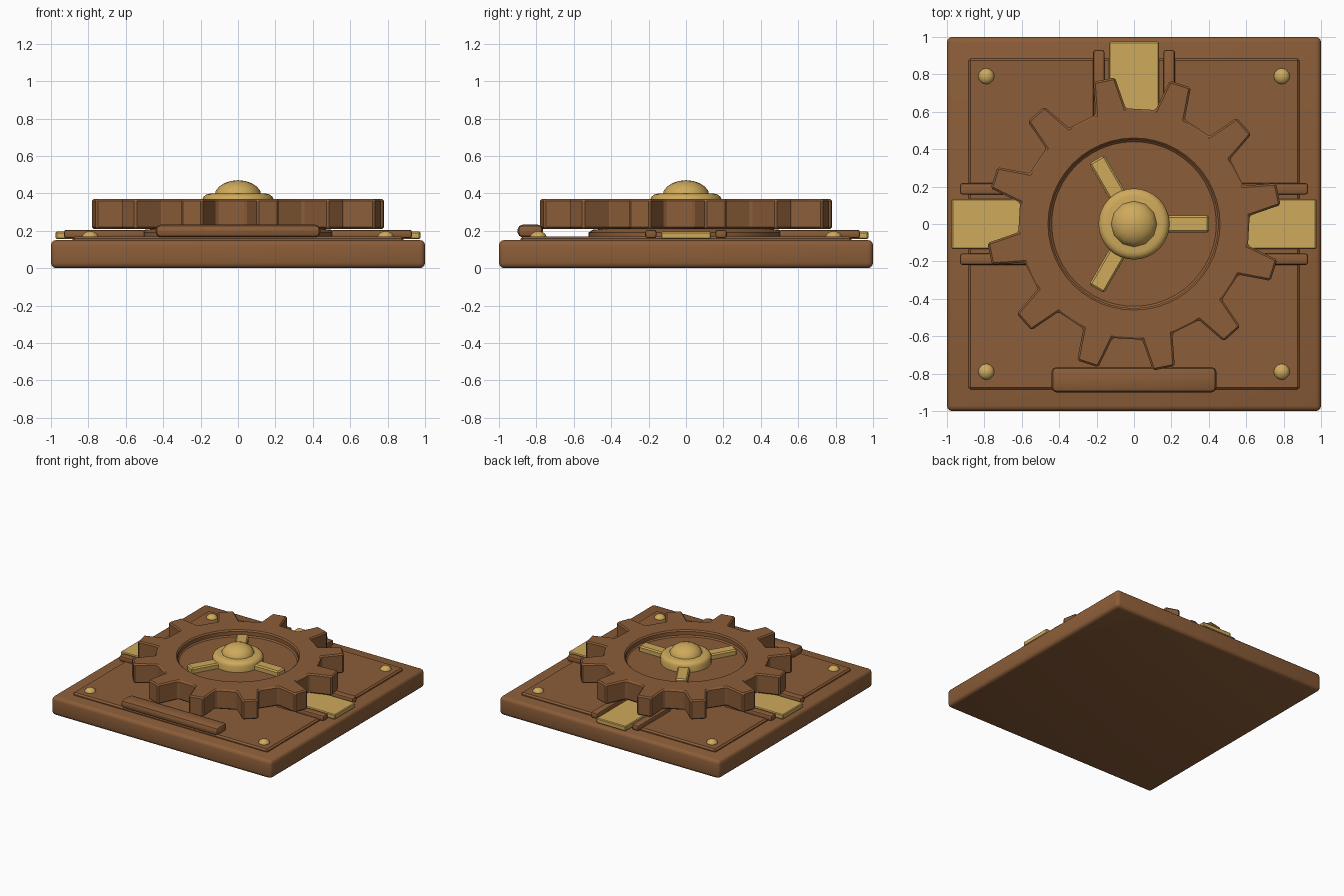
import bpy, bmesh, math
from mathutils import Matrix, Vector

cube = bpy.data.objects.get("Cube")
if cube:
    bpy.data.objects.remove(cube, do_unlink=True)


def make_material(name, rgb):
    mat = bpy.data.materials.new(name)
    mat.use_nodes = True
    mat.diffuse_color = (*rgb, 1)
    mat.node_tree.nodes["Principled BSDF"].inputs["Base Color"].default_value = (*rgb, 1)
    return mat


BROWN = make_material("warm brown", (0.26, 0.11, 0.04))
GOLD = make_material("brass gold", (0.62, 0.40, 0.105))


def finish(name, bm, mat, bevel=0.0, segments=1):
    """Bevel the sharp edges, then turn the bmesh into a shaded object."""
    bmesh.ops.recalc_face_normals(bm, faces=bm.faces)
    if bevel:
        sharp = [e for e in bm.edges if e.calc_face_angle(0) > math.radians(25)]
        bmesh.ops.bevel(bm, geom=sharp, offset=bevel, segments=segments,
                        profile=0.5, affect='EDGES', clamp_overlap=True)
    mesh = bpy.data.meshes.new(name)
    bm.to_mesh(mesh)
    bm.free()
    mesh.materials.append(mat)
    obj = bpy.data.objects.new(name, mesh)
    bpy.context.collection.objects.link(obj)
    bpy.ops.object.select_all(action='DESELECT')
    obj.select_set(True)
    bpy.context.view_layer.objects.active = obj
    bpy.ops.object.shade_smooth_by_angle(angle=math.radians(32))
    return obj


def box(name, low, high, mat, bevel, segments=1, turn=0):
    """Box between two corners, turned about the z axis."""
    low, high = Vector(low), Vector(high)
    bm = bmesh.new()
    bmesh.ops.create_cube(bm, size=1)
    bmesh.ops.scale(bm, vec=high - low, verts=bm.verts)
    bmesh.ops.translate(bm, vec=(low + high) / 2, verts=bm.verts)
    bmesh.ops.rotate(bm, matrix=Matrix.Rotation(math.radians(turn), 3, 'Z'), verts=bm.verts)
    return finish(name, bm, mat, bevel, segments)


def stack_rings(rings):
    """Skin a list of equal-length point rings and cap both ends."""
    bm = bmesh.new()
    loops = [[bm.verts.new(p) for p in ring] for ring in rings]
    count = len(loops[0])
    for a, b in zip(loops, loops[1:]):
        for i in range(count):
            j = (i + 1) % count
            bm.faces.new((a[i], a[j], b[j], b[i]))
    bm.faces.new(loops[0])
    bm.faces.new(loops[-1])
    return bm


def circle(radius, z, count, start=0.0, centre=(0, 0)):
    angles = [math.radians(start + 360 * i / count) for i in range(count)]
    return [(centre[0] + radius * math.cos(a), centre[1] + radius * math.sin(a), z)
            for a in angles]


def lathe(name, profile, count, mat, centre=(0, 0)):
    return finish(name, stack_rings([circle(r, z, count, 0, centre) for r, z in profile]), mat)


def dome(name, radius, z, height, count, mat, centre=(0, 0)):
    steps = [math.radians(a) for a in (0, 18, 36, 54, 72, 88)]
    lathe(name, [(radius * math.cos(a), z + height * math.sin(a)) for a in steps],
          count, mat, centre)


# Base slab and raised panel
box("base_slab", (-1, -1, 0), (1, 1, 0.15), BROWN, 0.028, 3)
box("raised_panel", (-0.885, -0.885, 0.13), (0.885, 0.885, 0.17), BROWN, 0.012)

# Corner rivets
for sx, side in ((-1, "right"), (1, "left")):
    for sy, end in ((-1, "front"), (1, "back")):
        dome(f"rivet_{end}_{side}", 0.044, 0.165, 0.033, 12, GOLD, (0.79 * sx, 0.79 * sy))

# Three sliding bolts, each between two guide rails
for turn, side in ((0, "left"), (90, "back"), (180, "right")):
    box(f"bolt_{side}", (0.5, -0.134, 0.155), (0.975, 0.134, 0.195), GOLD, 0.006, 1, turn)
    for s, label in ((-1, "a"), (1, "b")):
        y = 0.188 * s
        box(f"guide_rail_{side}_{label}", (0.5, y - 0.03, 0.16), (0.93, y + 0.03, 0.205),
            BROWN, 0.012, 2, turn)

# Front bar
box("front_bar", (-0.44, -0.9, 0.165), (0.44, -0.765, 0.232), BROWN, 0.025, 2)

# Disc that carries the gear
lathe("gear_support", [(0.52, 0.16), (0.52, 0.19), (0.5, 0.205), (0.4, 0.215)], 48, BROWN)

# Gear: twelve tapered teeth, with a round recess in the top
TEETH, OFFSET, BOTTOM, TOP, FLOOR = 12, 11.7, 0.21, 0.37, 0.32
outline = []
for tooth in range(TEETH):
    for delta, radius in ((-7.6, 0.62), (-4.3, 0.79), (4.3, 0.79), (7.6, 0.62)):
        a = math.radians(OFFSET + 360 / TEETH * tooth + delta)
        outline.append((radius * math.cos(a), radius * math.sin(a)))
start = OFFSET - 360 / TEETH * 3 / 8
gear = stack_rings([
    [(x, y, BOTTOM) for x, y in outline],
    [(x, y, TOP) for x, y in outline],
    circle(0.45, TOP, TEETH * 4, start),
    circle(0.45, FLOOR, TEETH * 4, start),
])
finish("gear", gear, BROWN, 0.01)

# Hub with three spokes and a domed cap
for i in range(3):
    box(f"spoke_{i + 1}", (0.1, -0.046, FLOOR - 0.01), (0.4, 0.046, 0.362), GOLD, 0.01, 1, 120 * i)
lathe("hub", [(0.19, FLOOR - 0.01), (0.19, 0.368), (0.182, 0.384), (0.168, 0.394), (0.15, 0.398)],
      32, GOLD)
dome("hub_cap", 0.125, 0.388, 0.082, 12, GOLD)
